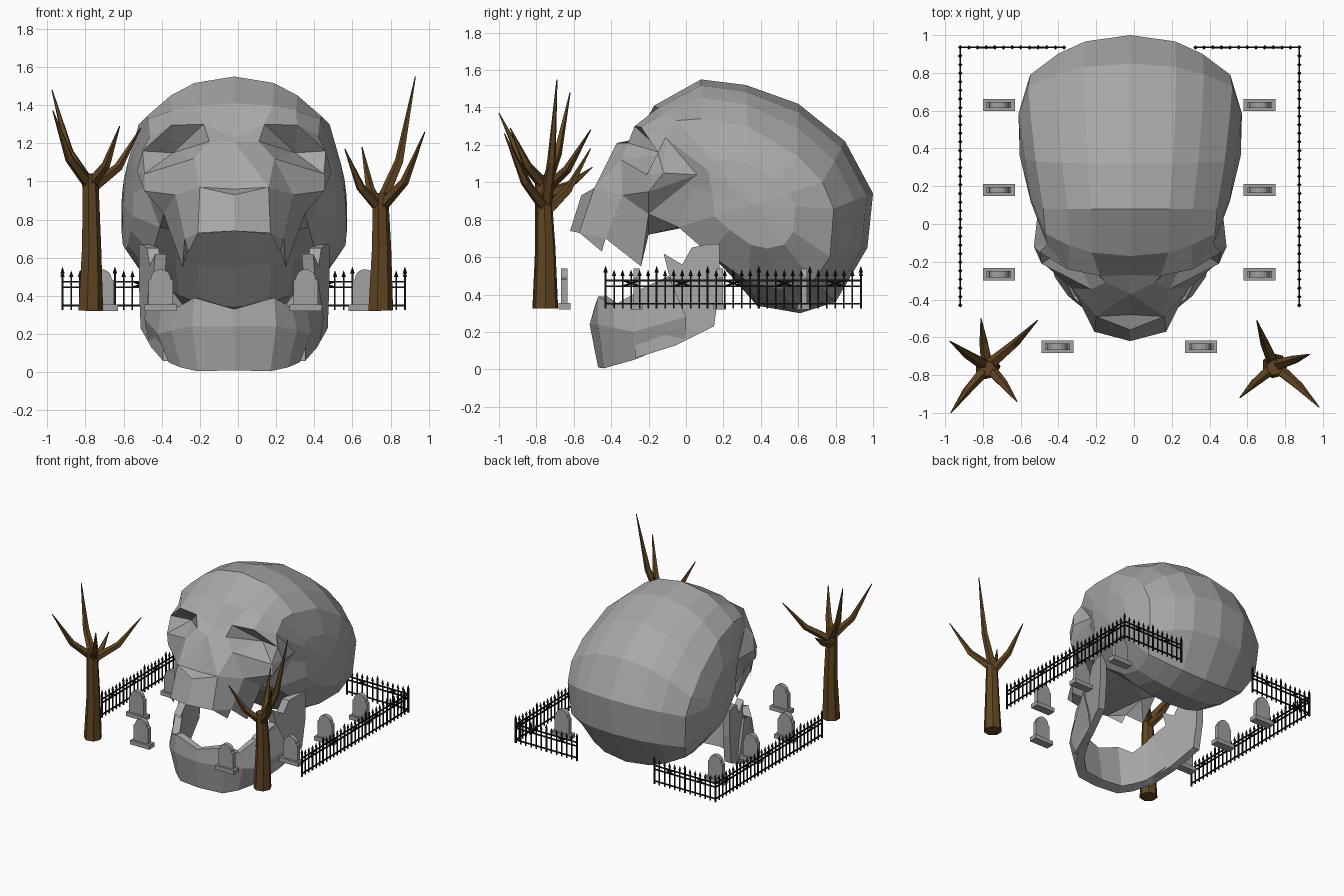
import bpy, bmesh, math
from mathutils import Vector, Matrix

if "Cube" in bpy.data.objects:
    bpy.data.objects.remove(bpy.data.objects["Cube"])


def material(name, col):
    m = bpy.data.materials.new(name)
    m.diffuse_color = (*col, 1)
    m.use_nodes = True
    m.node_tree.nodes["Principled BSDF"].inputs["Base Color"].default_value = m.diffuse_color
    return m


BONE = material("bone_grey", (0.39, 0.39, 0.39))
STONE = material("stone_grey", (0.36, 0.36, 0.36))
BARK = material("bark_brown", (0.12, 0.06, 0.016))
IRON = material("iron_black", (0.008, 0.008, 0.008))


def finish(name, bm, mat, loc=(0, 0, 0)):
    bmesh.ops.remove_doubles(bm, verts=bm.verts, dist=0.0005)
    bmesh.ops.recalc_face_normals(bm, faces=bm.faces)
    me = bpy.data.meshes.new(name)
    bm.to_mesh(me)
    bm.free()
    me.materials.append(mat)
    ob = bpy.data.objects.new(name, me)
    ob.location = loc
    bpy.context.collection.objects.link(ob)
    return ob


def face(bm, pts, mirror=True):
    for s in ((1, -1) if mirror else (1,)):
        bm.faces.new([bm.verts.new((p[0] * s, p[1], p[2])) for p in pts])


def loft(bm, rows, closed=False, mirror=True):
    for r0, r1 in zip(rows, rows[1:]):
        n = len(r0)
        for i in range(n if closed else n - 1):
            j = (i + 1) % n
            face(bm, (r0[i], r0[j], r1[j], r1[i]), mirror)


def box(bm, c, size):
    bmesh.ops.create_cube(bm, size=1, matrix=Matrix.Translation(c) @ Matrix.Diagonal((*size, 1)))


# ---- face landmarks (half, mirrored) ----
P = dict(
    a=(0, -.27, 1.23), b=(.16, -.275, 1.30), c=(.33, -.24, 1.295),       # brow
    d=(.48, -.15, 1.16), e=(.47, -.21, 1.04), f=(.21, -.345, 1.12),      # eye socket rim
    g=(.13, -.31, 1.21), h=(.32, -.11, 1.15),
    i=(0, -.37, 1.21), j=(.18, -.49, .97), x=(0, -.48, .96), k=(0, -.56, .93),   # nose
    l=(0, -.62, .74), m=(.19, -.57, .73), n=(.24, -.45, .63), o=(.26, -.43, .70),  # upper jaw
    p=(.27, -.24, .55), q=(.22, -.20, .72), z=(0, 0, .76),
    r=(.31, -.34, .93), s=(.47, -.20, .95), t=(.37, -.20, .83),          # cheek
    u=(.51, -.12, 1.05), v=(.49, .06, 1.04), w=(.44, -.11, 1.24), y=(.39, -.04, .76))
FACES = ("abgi bch cdh deh efh fgh gbh igfj ijx xjk kjml jrom omn frj fesr rst rtpo "
         "deu dcw dwu esu usv stv uvw tyv tqp tqy lmqz mnoq opq zqy").split()

skull = bmesh.new()
for f in FACES:
    face(skull, [P[ch] for ch in f])

# ---- cranium: strip from brow over the crown to the base ----
CENTRE = [(-.17, 1.41), (.08, 1.55), (.32, 1.52), (.60, 1.42), (.85, 1.22), (1.0, .94), (.97, .65),
          (.80, .36), (.61, .30), (.38, .34), (.20, .55), (0, .76)]
EDGE = [(.45, -.05, 1.33), (.46, .08, 1.34), (.50, .33, 1.30), (.53, .60, 1.14), (.54, .73, 1.0),
        (.53, .79, .86), (.51, .77, .60), (.45, .68, .47), (.40, .50, .43), (.40, .33, .47),
        (.43, .12, .62), (.39, -.04, .76)]
rows = [[P["a"], P["b"], P["c"], P["w"]]]
for (cy, cz), (ex, ey, ez) in zip(CENTRE, EDGE):
    rows.append([(ex * t, cy + (ey - cy) * t ** 2.3, cz + (ez - cz) * t ** 2.3)
                 for t in (0, .45, .72, 1)])
loft(skull, rows)

# bulging side panels
rim = [P["w"]] + EDGE + [(.40, -.06, 1.0)]
mid = (.585, .36, .88)
inner = []
for _, ey, ez in rim:
    yy, zz = ey + (mid[1] - ey) * .48, ez + (mid[2] - ez) * .48
    inner.append((.51 + .14 * yy, yy, zz))
loft(skull, [rim, inner], closed=True)
for i in range(len(inner)):
    face(skull, (inner[i - 1], inner[i], mid))
finish("skull", skull, BONE, (-.02, 0, 0))

# ---- lower jaw: curved body plus upright plates ----
jaw = bmesh.new()
body = [
    [(0, -.47, .01), (0, -.515, .24), (0, -.49, .33), (0, -.44, .33), (0, -.39, .03)],
    [(.19, -.44, .005), (.22, -.47, .24), (.21, -.47, .39), (.18, -.42, .39), (.17, -.37, .03)],
    [(.28, -.37, .025), (.33, -.38, .22), (.30, -.39, .34), (.26, -.35, .34), (.24, -.31, .05)],
    [(.34, -.28, .05), (.40, -.28, .20), (.37, -.25, .42), (.32, -.23, .42), (.30, -.23, .07)],
    [(.45, .0, .17), (.47, .0, .28), (.44, -.09, .49), (.39, -.07, .49), (.40, .0, .18)]]
loft(jaw, body, closed=True)
face(jaw, body[-1])
plate = [(-.27, .38), (-.24, .43), (-.09, .50), (-.12, .62), (-.02, .56), (.03, .65), (.12, .67),
         (.18, .67), (.18, .45), (.15, .23), (-.05, .13), (-.27, .06)]
out = [(.37 + .28 * (y + .28), y, z) for y, z in plate]
inn = [(x - .06, y, z) for x, y, z in out]
face(jaw, out)
face(jaw, inn)
loft(jaw, [out, inn], closed=True)
finish("lower_jaw", jaw, BONE, (-.02, 0, 0))


# ---- bare trees ----
def tube(bm, pts, radii, n):
    rings = []
    rot = (Vector(pts[-1]) - Vector(pts[0])).to_track_quat('Z', 'Y')
    for p, r in zip(pts, radii):
        rings.append([Vector(p) + rot @ Vector((r * math.cos(k * math.tau / n),
                                                r * math.sin(k * math.tau / n), 0))
                      for k in range(n)])
    loft(bm, rings, closed=True, mirror=False)
    face(bm, rings[0], False)
    face(bm, rings[-1], False)


def tree(name, x, y, top, tips):
    bm = bmesh.new()
    tube(bm, [(x, y, .325), (x + .005, y, .65), (x, y - .01, top)], [.068, .053, .042], 7)
    for tx, ty, tz, start in tips:
        a, b = Vector((x, y, start)), Vector((tx, ty, tz))
        bend = a.lerp(b, .5) + Vector((0, 0, -.06 * (tz - start) / .4))
        bend.x += (tx - x) * .05
        tube(bm, [a, bend, b], [.034, .024, .003], 5)
    finish(name, bm, BARK)


tree("left_tree", -.775, -.755, 1.04, [
    (-.975, -.62, 1.48, .98), (-.97, -1.0, 1.37, .98), (-.81, -.50, 1.08, .93),
    (-.51, -.51, 1.28, .96), (-.62, -.94, 1.29, .98)])
tree("right_tree", .745, -.75, .94, [
    (.93, -.69, 1.55, .87), (.98, -.97, 1.26, .86), (.56, -.92, 1.17, .86),
    (.65, -.51, 1.18, .84)])

# ---- gravestones: plinth and arched slab ----
spots = [(x, y) for x in (-.715, .665) for y in (.63, .18, -.265)] + [(-.405, -.65), (.355, -.65)]
for num, (gx, gy) in enumerate(spots):
    bm = bmesh.new()
    box(bm, (0, 0, .337), (.17, .066, .034))
    arch = [(.053 * math.cos(k * math.pi / 8), .487 + .053 * math.sin(k * math.pi / 8))
            for k in range(9)]
    prof = [(-.065, .35), (.065, .35), (.065, .48)] + arch + [(-.065, .48)]
    ends = [[(px, s * .017, pz) for px, pz in prof] for s in (-1, 1)]
    loft(bm, ends, closed=True, mirror=False)
    for e in ends:
        face(bm, e, False)
    finish(f"gravestone_{num + 1}", bm, STONE, (gx, gy, 0))


# ---- iron fences: rails, pickets with spear tips, crossed bars ----
def fence(name, start, direction, panels, length):
    bm = bmesh.new()
    d, o = Vector((*direction, 0)), Vector((*start, 0))
    total = panels * length

    def bar(dist, span, z, h, thick):
        size = [span if abs(c) > .5 else thick for c in d[:2]] + [h]
        box(bm, o + d * dist + Vector((0, 0, z)), size)

    for z in (.35, .445, .475):
        bar(total / 2, total, z, .009, .009)
    count = panels * 6
    for k in range(count + 1):
        dist = total * k / count
        post = k % 6 == 0
        top = .52 if post else .50
        thick = .011 if post else .008
        bar(dist, thick, (.325 + top) / 2, top - .325, thick)
        tip = Matrix.Translation(o + d * dist + Vector((0, 0, top + .016)))
        bmesh.ops.create_cone(bm, segments=4, radius1=.012, radius2=0, depth=.036,
                              cap_ends=True, matrix=tip)
    for k in range(panels):
        for s in (-1, 1):
            c = o + d * (length * (k + .5)) + Vector((0, 0, .46))
            v = d * (length / 6) + Vector((0, 0, s * .016))
            tube(bm, [c - v, c + v], [.005, .005], 4)
    finish(name, bm, IRON)


fence("left_fence", (-.92, -.43), (0, 1), 5, .273)
fence("right_fence", (.875, -.43), (0, 1), 5, .273)
fence("back_left_fence", (-.92, .935), (1, 0), 2, .275)
fence("back_right_fence", (.875, .935), (-1, 0), 2, .275)
